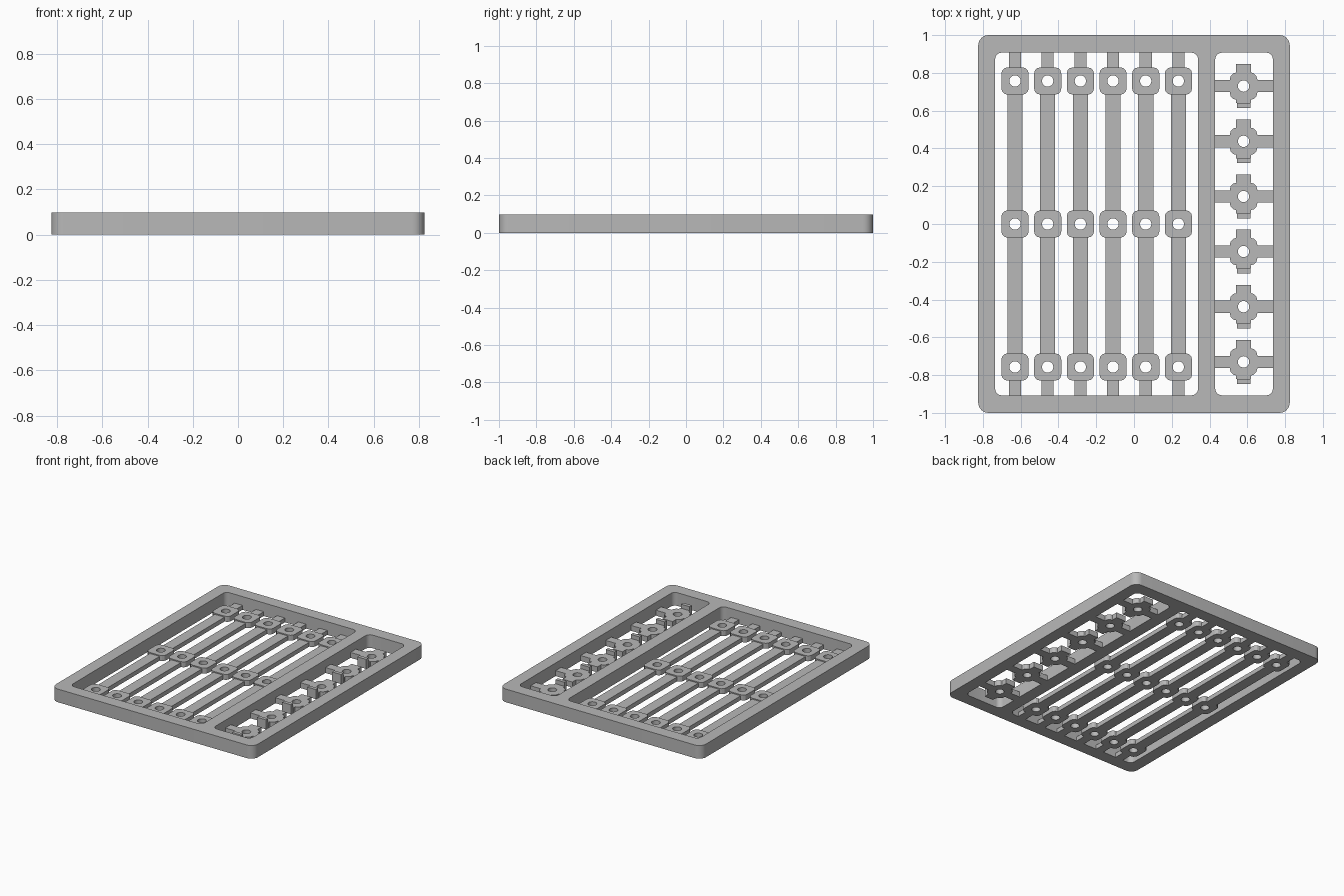
import bpy
from math import pi, sin, cos

cube = bpy.data.objects.get("Cube")
if cube:
    bpy.data.objects.remove(cube)

grey = bpy.data.materials.new("plain_grey")
grey.use_nodes = True
grey.diffuse_color = (0.48, 0.48, 0.48, 1)
grey.node_tree.nodes["Principled BSDF"].inputs["Base Color"].default_value = grey.diffuse_color


def rounded_rect(x0, x1, y0, y1, r, steps=6):
    """Outline of a rectangle with rounded corners (steps=1 gives chamfers)."""
    corners = [(x1 - r, y1 - r), (x0 + r, y1 - r), (x0 + r, y0 + r), (x1 - r, y0 + r)]
    return [(cx + r * cos(pi / 2 * (q + i / steps)), cy + r * sin(pi / 2 * (q + i / steps)))
            for q, (cx, cy) in enumerate(corners) for i in range(steps + 1)]


def circle(r, n=24):
    return [(r * cos(2 * pi * i / n), r * sin(2 * pi * i / n)) for i in range(n)]


def plate(name, outlines, height):
    """Mesh of a flat plate from z = 0 to height; later outlines are holes."""
    curve = bpy.data.curves.new(name + "_profile", "CURVE")
    curve.dimensions = "2D"
    curve.fill_mode = "BOTH"
    curve.extrude = height / 2
    for pts in outlines:
        s = curve.splines.new("POLY")
        s.points.add(len(pts) - 1)
        for p, (x, y) in zip(s.points, pts):
            p.co = (x, y, 0, 1)
        s.use_cyclic_u = True
    helper = bpy.data.objects.new(name + "_profile", curve)
    bpy.context.collection.objects.link(helper)
    bpy.context.view_layer.update()
    mesh = bpy.data.meshes.new_from_object(
        helper.evaluated_get(bpy.context.evaluated_depsgraph_get()))
    bpy.data.objects.remove(helper)
    for v in mesh.vertices:
        v.co.z += height / 2
    mesh.materials.clear()
    mesh.materials.append(grey)
    mesh.name = name
    return mesh


def place(name, mesh, x=0, y=0):
    ob = bpy.data.objects.new(name, mesh)
    ob.location = (x, y, 0)
    bpy.context.collection.objects.link(ob)
    bpy.ops.object.select_all(action="DESELECT")
    ob.select_set(True)
    bpy.context.view_layer.objects.active = ob
    bpy.ops.object.shade_smooth_by_angle(angle=0.52)
    return ob


def box(name, x0, x1, y0, y1, height):
    return plate(name, [[(x0, y0), (x1, y0), (x1, y1), (x0, y1)]], height)


# Outer frame with a wide and a narrow opening
place("frame", plate("frame", [
    rounded_rect(-0.825, 0.825, -1, 1, 0.055),
    rounded_rect(-0.735, 0.339, -0.907, 0.907, 0.035),
    rounded_rect(0.43, 0.735, -0.907, 0.907, 0.035)], 0.097))

# Long bars with three drilled pads each
PAD, ROW = 0.072, 0.757
pad = plate("bar_pad", [rounded_rect(-PAD, PAD, -PAD, PAD, 0.032, 3), circle(0.03)], 0.04)
strip = box("bar_strip", -0.04, 0.04, PAD, ROW - PAD, 0.032)
strip_low = box("bar_strip_front", -0.04, 0.04, PAD - ROW, -PAD, 0.032)
tab = box("bar_tab", -0.032, 0.032, ROW + PAD, 0.91, 0.032)
tab_low = box("bar_tab_front", -0.032, 0.032, -0.91, -ROW - PAD, 0.032)
for i in range(6):
    x = -0.63 + 0.173 * i
    for y in (-ROW, 0, ROW):
        place("bar_pad", pad, x, y)
    for mesh in (strip, strip_low, tab, tab_low):
        place(mesh.name, mesh, x)

# Small cross-shaped clips in the narrow opening
a, b, h = 0.04, 0.032, 0.073
hub = plate("clip_hub", [rounded_rect(-h, h, -h, h, 0.038, 3), circle(0.03)], 0.04)
clip_parts = [
    hub,
    box("clip_back_arm", -a, a, h, 0.116, 0.04),
    box("clip_front_arm", -a, a, -0.09, -h, 0.04),
    box("clip_front_lip", -a + 0.004, a - 0.004, -0.116, -0.09, 0.07),
    box("clip_left_arm", h, 0.157, -b, b, 0.04),
    box("clip_right_arm", -0.152, -h, -b, b, 0.04)]
for i in range(6):
    for mesh in clip_parts:
        place(mesh.name, mesh, 0.58, -0.73 + 0.292 * i)
